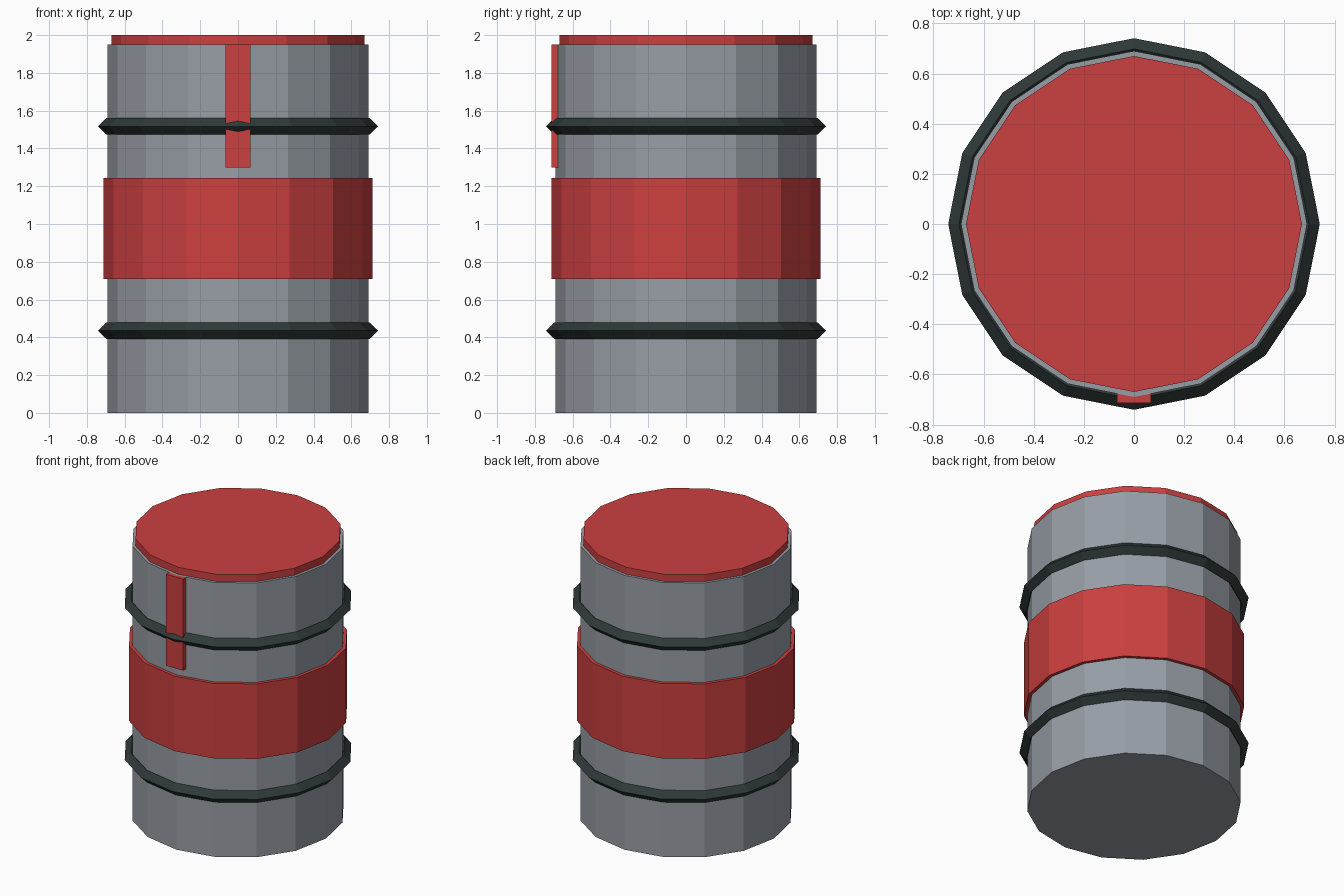
import bpy, math

if "Cube" in bpy.data.objects:
    bpy.data.objects.remove(bpy.data.objects["Cube"])


def material(name, rgb):
    m = bpy.data.materials.new(name)
    m.diffuse_color = (*rgb, 1)
    m.use_nodes = True
    m.node_tree.nodes["Principled BSDF"].inputs["Base Color"].default_value = m.diffuse_color
    return m


steel = material("steel grey", (0.31, 0.34, 0.38))
red = material("warning red", (0.60, 0.05, 0.05))
rubber = material("dark rubber", (0.028, 0.042, 0.04))


def finish(name, mat):
    o = bpy.context.object
    o.name = name
    o.data.materials.append(mat)
    return o


def drum(name, radius, z0, z1, mat):
    bpy.ops.mesh.primitive_cylinder_add(
        vertices=16, radius=radius, depth=z1 - z0, location=(0, 0, (z0 + z1) / 2))
    return finish(name, mat)


# Barrel body, lid and middle band
drum("body", 0.69, 0.0, 1.95, steel)
drum("lid", 0.67, 1.94, 2.0, red)
drum("middle_band", 0.713, 0.71, 1.243, red)

# Diamond-section hoops
for name, z in (("lower_hoop", 0.435), ("upper_hoop", 1.517)):
    bpy.ops.mesh.primitive_torus_add(
        major_segments=16, minor_segments=4, major_radius=0.698,
        minor_radius=0.043, location=(0, 0, z))
    finish(name, rubber)

# Vertical strip on the front
bpy.ops.mesh.primitive_cube_add(size=1, location=(0, -0.695, 1.625))
bpy.context.object.scale = (0.134, 0.036, 0.65)
finish("front_strip", red)
